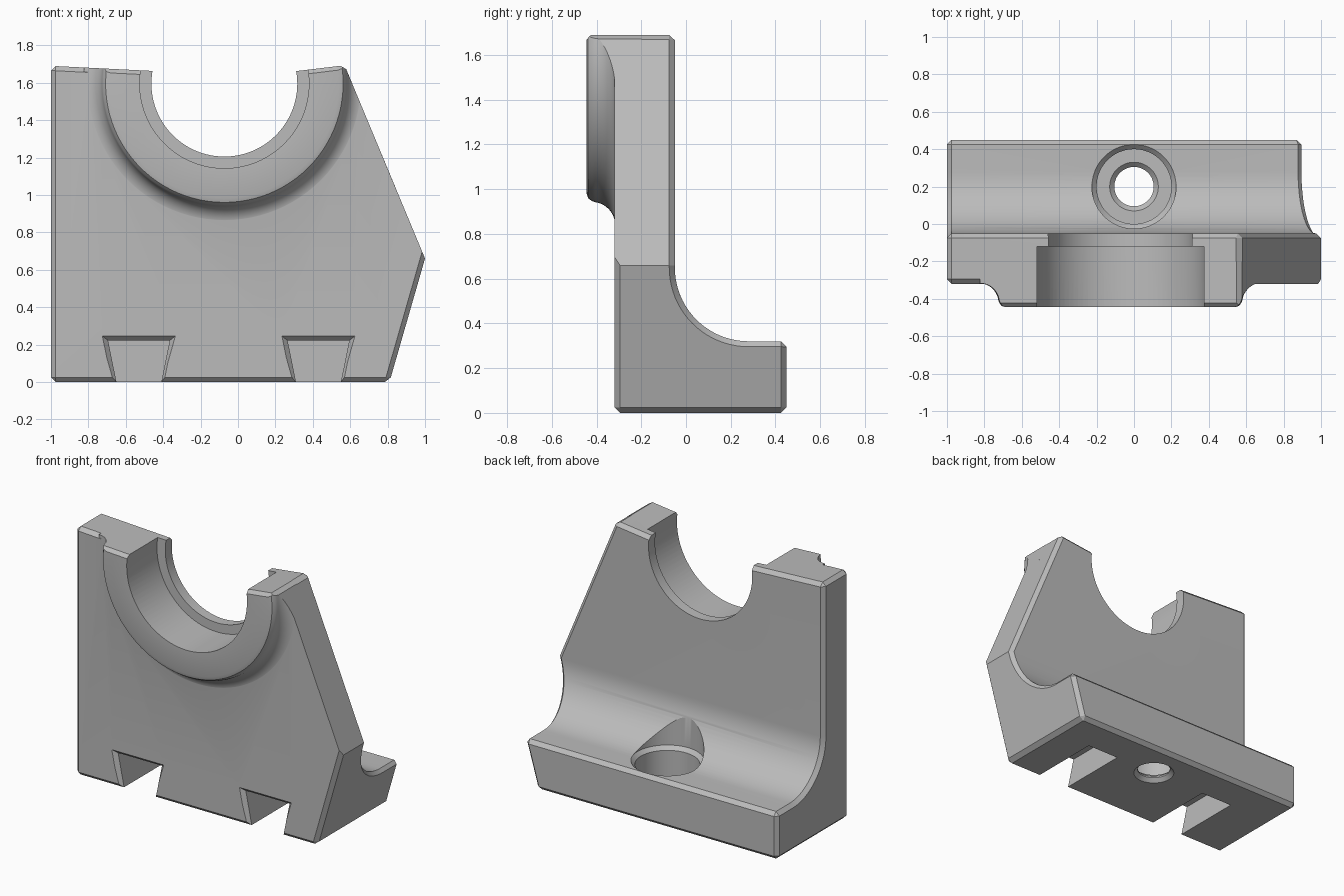
import bpy, bmesh, math
from mathutils import Vector, Matrix

if "Cube" in bpy.data.objects:
    bpy.data.objects.remove(bpy.data.objects["Cube"], do_unlink=True)

grey = bpy.data.materials.new("plain_grey")
grey.use_nodes = True
COLOUR = (0.5, 0.5, 0.5, 1)
grey.diffuse_color = COLOUR
grey.node_tree.nodes["Principled BSDF"].inputs["Base Color"].default_value = COLOUR


def finish(name, bm):
    bmesh.ops.remove_doubles(bm, verts=bm.verts, dist=1e-5)
    bmesh.ops.recalc_face_normals(bm, faces=bm.faces)
    mesh = bpy.data.meshes.new(name)
    bm.to_mesh(mesh)
    bm.free()
    mesh.materials.append(grey)
    obj = bpy.data.objects.new(name, mesh)
    bpy.context.collection.objects.link(obj)
    return obj


def loft(name, sections):
    """Closed solid through matching rings of points."""
    bm = bmesh.new()
    rings = [[bm.verts.new(p) for p in s] for s in sections]
    n = len(rings[0])
    for a, b in zip(rings, rings[1:]):
        for i in range(n):
            j = (i + 1) % n
            bm.faces.new((a[i], a[j], b[j], b[i]))
    bm.faces.new(rings[0])
    bm.faces.new(rings[-1])
    return finish(name, bm)


def lathe(name, profile, centre, axis):
    """Turn (radius, position) points about the y or z axis."""
    bm = bmesh.new()
    c = Vector(centre)
    unit = Vector((0, 1, 0)) if axis == "y" else Vector((0, 0, 1))
    vs = [bm.verts.new(c + Vector((r, 0, 0)) + unit * h) for r, h in profile]
    edges = [bm.edges.new(pair) for pair in zip(vs, vs[1:])]
    bmesh.ops.spin(bm, geom=vs + edges, cent=c, axis=unit,
                   angle=math.tau, steps=96, use_merge=True)
    return finish(name, bm)


def boolean(target, other, operation):
    mod = target.modifiers.new("cut", "BOOLEAN")
    mod.operation, mod.solver, mod.object = operation, "EXACT", other
    bpy.context.view_layer.objects.active = target
    bpy.ops.object.modifier_apply(modifier=mod.name)
    bpy.data.objects.remove(other, do_unlink=True)


def chamfer(obj, width, skip):
    """Flat chamfer on all sharp outer edges except skipped ones."""
    bm = bmesh.new()
    bm.from_mesh(obj.data)
    bmesh.ops.dissolve_limit(bm, angle_limit=0.005, verts=bm.verts, edges=bm.edges)
    sharp = [e for e in bm.edges if len(e.link_faces) == 2
             and e.calc_face_angle() > 0.75 and not skip(e)]
    bmesh.ops.bevel(bm, geom=sharp, offset=width, segments=1,
                    affect="EDGES", clamp_overlap=True)
    bm.to_mesh(obj.data)
    bm.free()


def slope_front(e):
    return all(v.co.x > 0.5 and v.co.z > 0.6 and v.co.y < -0.3 for v in e.verts)


def arc(cx, cy, r, start, end, n):
    return [(cx + r * math.cos(math.radians(start + (end - start) * i / n)),
             cy + r * math.sin(math.radians(start + (end - start) * i / n)))
            for i in range(n + 1)]


# Upright plate and foot: side profile crossed with the front outline
outline = [(-1, 0), (0.81, 0), (1, 0.66), (0.57, 1.693), (0.32, 1.663),
           (-0.46, 1.663), (-1, 1.69)]
side = [(-0.32, 0), (0.45, 0), (0.45, 0.32)]
side += arc(0.28, 0.65, 0.33, 270, 180, 20) + [(-0.05, 1.8), (-0.32, 1.8)]


def outline_prism(name, front, back):
    return loft(name, [[(x, y, z) for x, z in outline] for y in (front, back)])


body = loft("bearing_block", [[(x, y, z) for y, z in side] for x in (-1.2, 1.2)])
boolean(body, outline_prism("outline", -0.7, 0.7), "INTERSECT")
chamfer(body, 0.025, slope_front)

# Round boss with a filleted foot, trimmed to the outline
CENTRE = (-0.073, 0, 1.595)
boss_profile = [(0, -0.445), (0.612, -0.445), (0.635, -0.438), (0.648, -0.42)]
boss_profile += arc(0.755, -0.42, 0.103, 180, 90, 12)[1:] + [(0.755, -0.2), (0, -0.2)]
boss = lathe("boss", boss_profile, CENTRE, "y")
trim = outline_prism("trim", -0.445, -0.1)
chamfer(trim, 0.022, slope_front)
boolean(boss, trim, "INTERSECT")
boolean(body, boss, "UNION")

# Stepped bore, open at the top
bore = lathe("bore", [(0, -0.7), (0.4525, -0.7), (0.4525, -0.12),
                      (0.39, -0.12), (0.39, 0.1), (0, 0.1)], CENTRE, "y")
boolean(body, bore, "DIFFERENCE")

# Counterbored bolt hole in the foot
hole = lathe("bolt_hole", [(0, -0.02), (0.15, -0.02), (0.105, 0.025), (0.105, 0.035),
                           (0.13, 0.06), (0.2, 0.06), (0.2, 0.295), (0.225, 0.32),
                           (0.225, 0.8), (0, 0.8)], (0, 0.2, 0), "z")
boolean(body, hole, "DIFFERENCE")

# Two dovetail slots with a flared front mouth
for cx in (-0.53, 0.43):
    rings = []
    for y, grow in ((-0.345, 2), (-0.295, 0), (0.2, 0)):
        low, high, top = 0.118 + 0.014 * grow, 0.165 + 0.03 * grow, 0.222 + 0.023 * grow
        rings.append([(cx - low, y, -0.01), (cx + low, y, -0.01),
                      (cx + high, y, top), (cx - high, y, top)])
    boolean(body, loft("slot", rings), "DIFFERENCE")

# Smooth the curved walls, keep the edges sharp
bpy.ops.object.select_all(action="DESELECT")
body.select_set(True)
bpy.context.view_layer.objects.active = body
bpy.ops.object.shade_smooth_by_angle(angle=math.radians(25))
